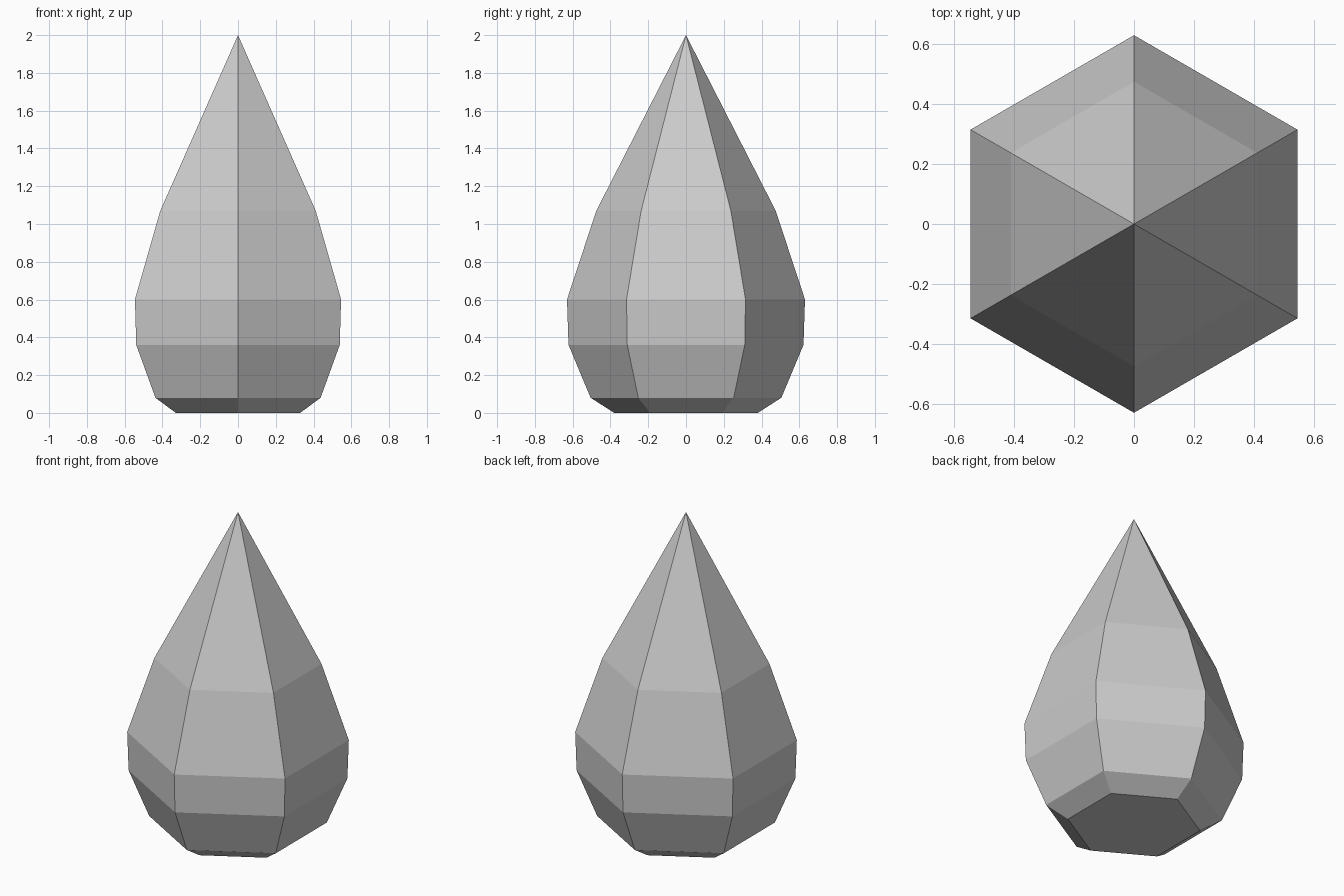
import bpy, bmesh, math

if "Cube" in bpy.data.objects:
    bpy.data.objects.remove(bpy.data.objects["Cube"])

# Single flat grey
grey = bpy.data.materials.new("light_grey")
grey.diffuse_color = (0.6, 0.6, 0.6, 1)
grey.use_nodes = True
grey.node_tree.nodes["Principled BSDF"].inputs["Base Color"].default_value = grey.diffuse_color

# Six-sided faceted drop: (radius, height) rings below a pointed tip
SIDES = 6
PROFILE = [(0.38, 0.0), (0.505, 0.08), (0.622, 0.36), (0.63, 0.60), (0.475, 1.07)]
TIP_HEIGHT = 2.0

bm = bmesh.new()
rings = []
for radius, z in PROFILE:
    ring = []
    for i in range(SIDES):
        a = math.pi / 2 + i * math.tau / SIDES   # corners on the front and back
        ring.append(bm.verts.new((radius * math.cos(a), radius * math.sin(a), z)))
    rings.append(ring)

# Flat base, side bands and tip
bm.faces.new(reversed(rings[0]))
tip = bm.verts.new((0, 0, TIP_HEIGHT))
for i in range(SIDES):
    j = (i + 1) % SIDES
    for low, high in zip(rings, rings[1:]):
        bm.faces.new((low[i], low[j], high[j], high[i]))
    bm.faces.new((rings[-1][i], rings[-1][j], tip))
bmesh.ops.recalc_face_normals(bm, faces=bm.faces)

mesh = bpy.data.meshes.new("faceted_drop")
bm.to_mesh(mesh)
bm.free()
mesh.materials.append(grey)
drop = bpy.data.objects.new("faceted_drop", mesh)
bpy.context.collection.objects.link(drop)
